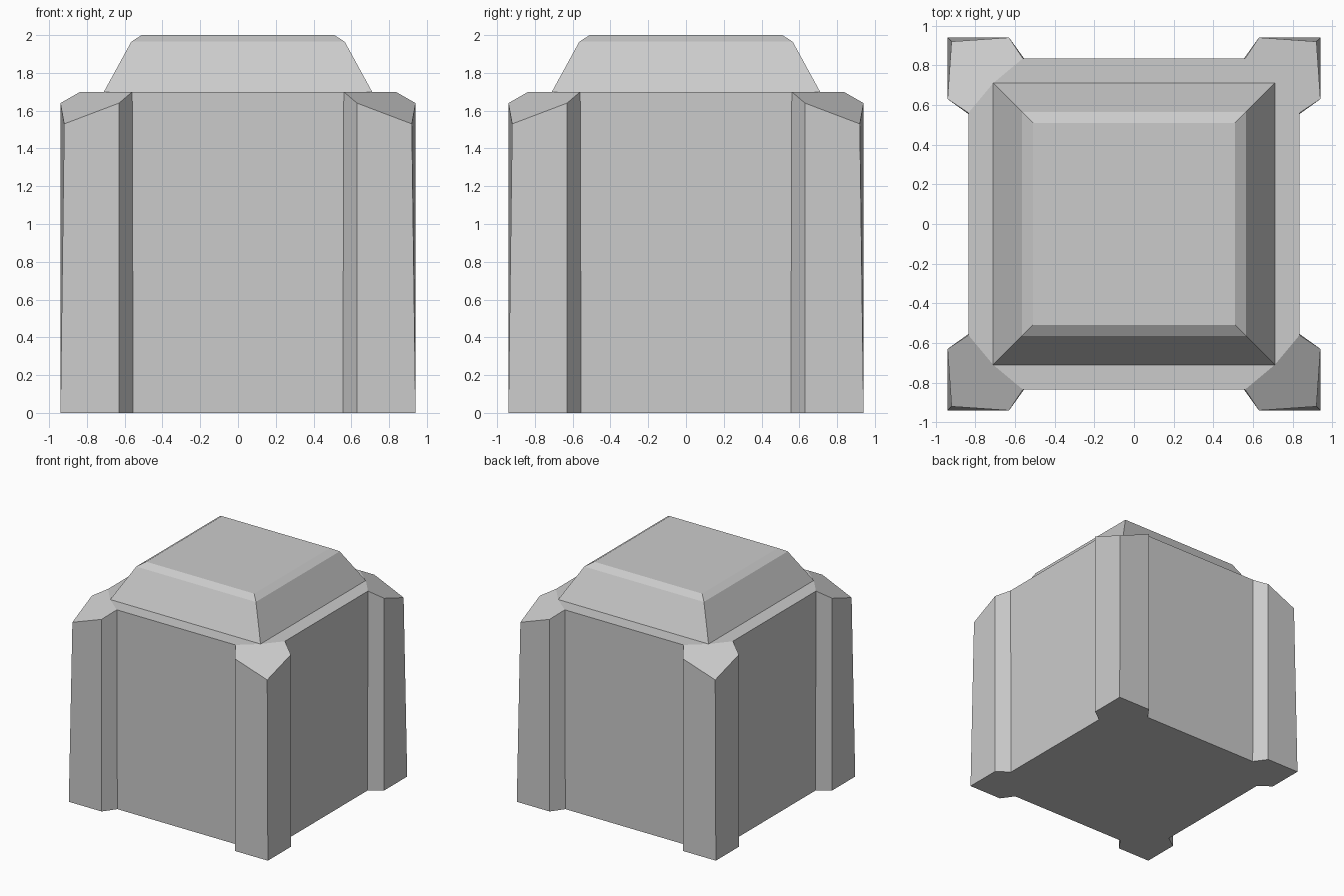
import bpy, bmesh
from mathutils import Matrix, Vector
from math import pi

if "Cube" in bpy.data.objects:
    bpy.data.objects.remove(bpy.data.objects["Cube"])


def finish(bm, name):
    bmesh.ops.recalc_face_normals(bm, faces=bm.faces)
    mesh = bpy.data.meshes.new(name)
    bm.to_mesh(mesh)
    bm.free()
    obj = bpy.data.objects.new(name, mesh)
    bpy.context.collection.objects.link(obj)
    return obj


def four_corners(bm, points):
    """Repeat one corner's points around z; returns a list of vertices per corner."""
    return [[bm.verts.new(Matrix.Rotation(k * pi / 2, 3, 'Z') @ Vector(p))
             for p in points] for k in range(4)]


# Body with four corner posts: one corner's outline, counter-clockwise
bottom = [(.835, .555, 0), (.94, .63, 0), (.94, .94, 0), (.63, .94, 0), (.555, .835, 0)]
top = [(.835, .56, 1.70), (.94, .63, 1.64), (.92, .92, 1.53), (.63, .94, 1.64), (.56, .835, 1.70)]
bm = bmesh.new()
low = four_corners(bm, bottom)
high = four_corners(bm, top)
inner = four_corners(bm, [(.71, .71, 1.70)])
low_ring, high_ring = sum(low, []), sum(high, [])
n = len(low_ring)
for i in range(n):
    j = (i + 1) % n
    bm.faces.new((low_ring[i], low_ring[j], high_ring[j], high_ring[i]))
bm.faces.new(low_ring[::-1])
# Sloped post tops, then the flat shoulder
for post, notch in zip(high, inner):
    bm.faces.new(post + notch)
bm.faces.new([v for post, notch in zip(high, inner) for v in (post[0], notch[0], post[4])])
finish(bm, "body_with_corner_posts")

# Tapered cap with a narrow bevel at its top edge
bm = bmesh.new()
rings = [sum(four_corners(bm, [(r, r, z)]), [])
         for r, z in ((.71, 1.70), (.565, 1.965), (.51, 2.0))]
for a, b in zip(rings, rings[1:]):
    for i in range(4):
        j = (i + 1) % 4
        bm.faces.new((a[i], a[j], b[j], b[i]))
bm.faces.new(rings[0][::-1])
bm.faces.new(rings[-1])
finish(bm, "cap")
